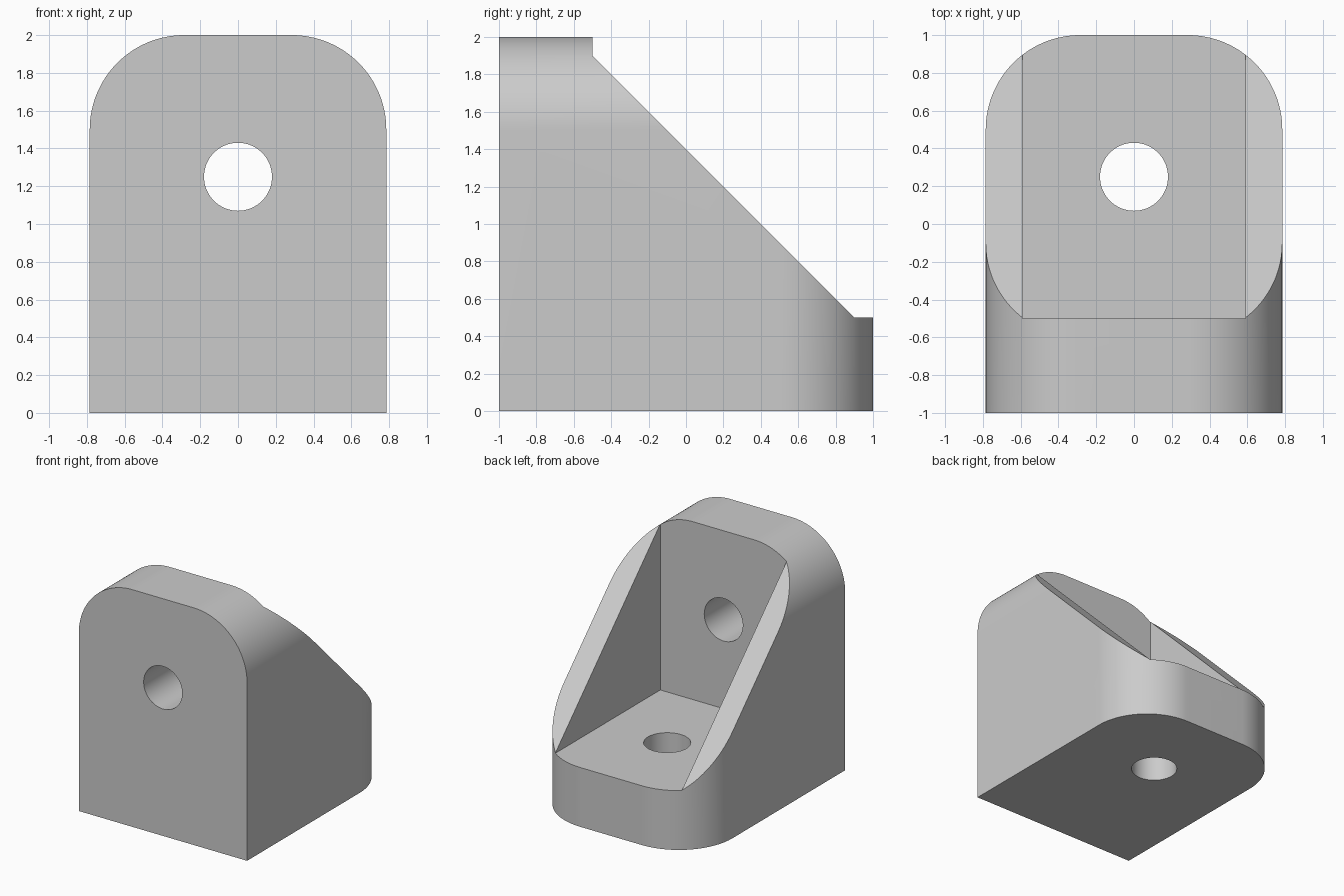
import bpy
import math
from mathutils import Vector

if "Cube" in bpy.data.objects:
    bpy.data.objects.remove(bpy.data.objects["Cube"], do_unlink=True)

HALF_W, INNER_W = 0.785, 0.59      # outer and inner half widths
CORNER, HOLE_R, THICK = 0.5, 0.18, 0.5

grey = bpy.data.materials.new("light grey")
grey.use_nodes = True
COLOUR = (0.6, 0.6, 0.6, 1)
grey.diffuse_color = COLOUR
grey.node_tree.nodes["Principled BSDF"].inputs["Base Color"].default_value = COLOUR


def prism(name, profile, place, low, high):
    """Extrude a 2D profile; place(u, v, w) maps it into space."""
    n = len(profile)
    verts = [Vector(place(u, v, w)) for w in (low, high) for u, v in profile]
    faces = [tuple(range(n)), tuple(range(2 * n - 1, n - 1, -1))]
    faces += [((i + 1) % n, i, n + i, n + (i + 1) % n) for i in range(n)]
    mesh = bpy.data.meshes.new(name)
    mesh.from_pydata(verts, [], faces)
    mesh.materials.append(grey)
    obj = bpy.data.objects.new(name, mesh)
    bpy.context.collection.objects.link(obj)
    bpy.context.view_layer.objects.active = obj
    bpy.ops.object.mode_set(mode="EDIT")
    bpy.ops.mesh.select_all(action="SELECT")
    bpy.ops.mesh.normals_make_consistent(inside=False)
    bpy.ops.object.mode_set(mode="OBJECT")
    return obj


def arc(cu, cv, radius, start, end, steps):
    return [(cu + radius * math.cos(math.radians(start + (end - start) * i / steps)),
             cv + radius * math.sin(math.radians(start + (end - start) * i / steps)))
            for i in range(steps + 1)]


def arch(bottom, top):
    """Upright plate outline with two rounded upper corners."""
    c = HALF_W - CORNER
    return ([(-HALF_W, bottom), (HALF_W, bottom)]
            + arc(c, top - CORNER, CORNER, 0, 90, 32)
            + arc(-c, top - CORNER, CORNER, 90, 180, 32))


def carve(body, tool, operation):
    mod = body.modifiers.new(tool.name, "BOOLEAN")
    mod.operation, mod.object, mod.solver = operation, tool, "EXACT"
    bpy.context.view_layer.objects.active = body
    bpy.ops.object.modifier_apply(modifier=mod.name)
    bpy.data.objects.remove(tool, do_unlink=True)


def along_x(u, v, w):
    return (w, u, v)


def along_y(u, v, w):
    return (u, w, v)


def along_z(u, v, w):
    return (u, v, w)


# Side outline: thick wall, thick foot and sloping gussets between them
side = [(-1, 0), (1, 0), (1, THICK), (0.9, THICK), (-0.5, 1.9), (-0.5, 2), (-1, 2)]
bracket = prism("corner_bracket", side, along_x, -1, 1)

# Rounded outlines of the wall and the foot
carve(bracket, prism("wall_outline", arch(-0.5, 2), along_y, -1.5, 1.5), "INTERSECT")
carve(bracket, prism("foot_outline", arch(-1.5, 1), along_z, -0.5, 2.5), "INTERSECT")

# Pocket between the gussets
pocket = [(-0.5, THICK), (1.5, THICK), (1.5, 2.5), (-0.5, 2.5)]
carve(bracket, prism("pocket", pocket, along_x, -INNER_W, INNER_W), "DIFFERENCE")

# Bolt holes through the wall and the foot
wall_hole = arc(0, 1.25, HOLE_R, 0, 360, 64)[:-1]
foot_hole = arc(0, 0.25, HOLE_R, 0, 360, 64)[:-1]
carve(bracket, prism("wall_hole", wall_hole, along_y, -1.2, -0.3), "DIFFERENCE")
carve(bracket, prism("foot_hole", foot_hole, along_z, -0.2, 0.7), "DIFFERENCE")

# Smooth rounded faces, crisp edges
bpy.ops.object.select_all(action="DESELECT")
bracket.select_set(True)
bpy.context.view_layer.objects.active = bracket
bpy.ops.object.shade_smooth_by_angle(angle=math.radians(25))
